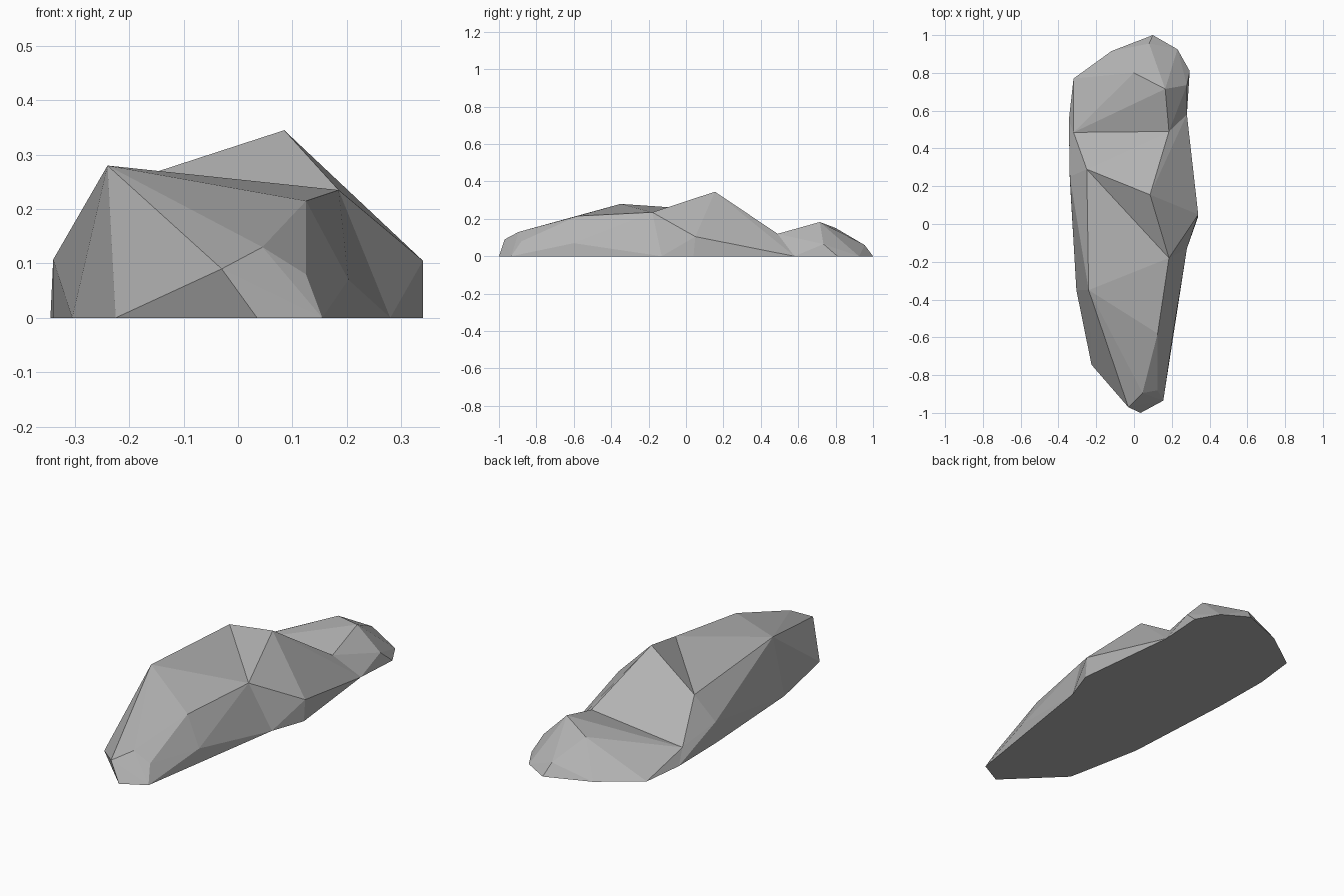
import bpy
import bmesh
from mathutils import Vector

# Remove the default cube
default_cube = bpy.data.objects.get("Cube")
if default_cube:
    bpy.data.objects.remove(default_cube, do_unlink=True)

# One stone grey
stone = bpy.data.materials.new("stone_grey")
stone.use_nodes = True
grey = (0.45, 0.45, 0.45, 1.0)
stone.diffuse_color = grey
stone.node_tree.nodes["Principled BSDF"].inputs["Base Color"].default_value = grey


def ground(*outline):
    """Lift flat outline points into space at ground level."""
    return [(x, y, 0) for x, y in outline]


def make_chunk(name, points):
    """Wrap a faceted convex stone around its corner points."""
    bm = bmesh.new()
    for point in points:
        bm.verts.new(Vector(point))
    hull = bmesh.ops.convex_hull(bm, input=bm.verts)
    loose = {g for g in hull["geom_interior"] + hull["geom_unused"]
             if isinstance(g, bmesh.types.BMVert)}
    bmesh.ops.delete(bm, geom=list(loose), context='VERTS')
    bmesh.ops.dissolve_limit(bm, angle_limit=0.01,
                             verts=bm.verts, edges=bm.edges)
    bmesh.ops.recalc_face_normals(bm, faces=bm.faces)
    mesh = bpy.data.meshes.new(name)
    bm.to_mesh(mesh)
    bm.free()
    mesh.materials.append(stone)
    chunk = bpy.data.objects.new(name, mesh)
    bpy.context.collection.objects.link(chunk)
    return chunk


# Corners shared by neighbouring chunks
left_shoulder = (0.185, -0.18, 0.235)
right_shoulder = (-0.25, 0.29, 0.236)
right_bulge = (-0.34, 0.25, 0.107)
valley_left = (0.185, 0.49, 0.12)
valley_right = (-0.32, 0.485, 0.063)
waist = ground((0.28, -0.13), (-0.34, 0.24))
notch = ground((0.28, 0.58), (-0.345, 0.55))

# Long front slope, falling to a blunt nose
front_ridge = (-0.24, -0.35, 0.28)
brow = [(0.125, -0.58, 0.215), (-0.13, -0.65, 0.16)]
nose = [(-0.03, -0.97, 0.09), (0.045, -0.895, 0.13), (0.125, -0.88, 0.08)]
flank = (0.203, -0.6, 0.07)
front_foot = ground((-0.305, -0.35), (-0.225, -0.745), (0.035, -1),
                    (0.155, -0.935), (0.203, -0.62))
make_chunk("front_slope", [front_ridge, flank, left_shoulder, right_shoulder,
                           right_bulge, *brow, *nose, *front_foot, *waist])

# Middle peak
summit = (0.085, 0.155, 0.345)
left_spur = (0.34, 0.05, 0.105)
make_chunk("middle_peak", [summit, left_spur, left_shoulder, right_shoulder,
                           right_bulge, valley_left, valley_right,
                           *ground((0.34, 0.04)), *waist, *notch])

# Low rear knob
knob = [(0, 0.8, 0.151), (0.165, 0.715, 0.183),
        (0.28, 0.735, 0.065), (0.08, 0.955, 0.06)]
rear_foot = ground((0.295, 0.81), (0.23, 0.925), (0.1, 1),
                   (-0.12, 0.915), (-0.32, 0.77))
make_chunk("rear_knob", [valley_left, valley_right, *knob, *rear_foot, *notch])
